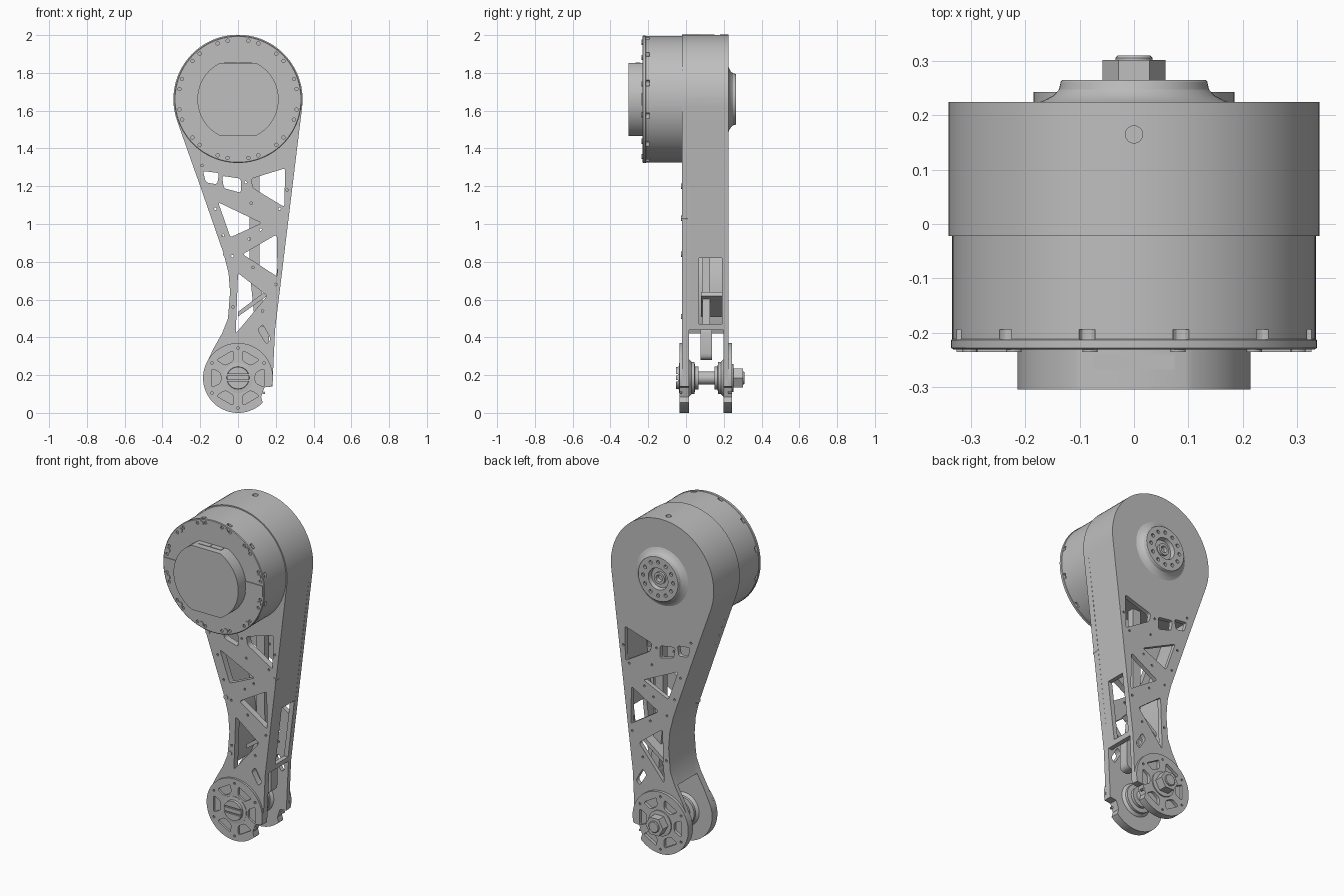
import bpy, bmesh
from math import cos, sin, radians
from mathutils import Vector

cube = bpy.data.objects.get("Cube")
if cube:
    bpy.data.objects.remove(cube, do_unlink=True)

grey = bpy.data.materials.new("machined_grey")
grey.use_nodes = True
colour = (0.52, 0.52, 0.52, 1)
grey.diffuse_color = colour
grey.node_tree.nodes["Principled BSDF"].inputs["Base Color"].default_value = colour

HEAD_Z, AXLE_Z = 1.66, 0.185
parts = []


def arc(x, z, r, a0, a1, step=5):
    n = max(1, round(abs(a1 - a0) / step))
    angles = [radians(a0 + (a1 - a0) * i / n) for i in range(n + 1)]
    return [(x + r * cos(a), z + r * sin(a)) for a in angles]


def circle(x, z, r, step=5):
    return arc(x, z, r, 0, 360, step)[:-1]


def around(z, r, angles):
    """Points on a bolt circle."""
    return [(r * cos(radians(a)), z + r * sin(radians(a))) for a in angles]


def rect(x0, x1, z0, z1):
    return [(x0, z0), (x1, z0), (x1, z1), (x0, z1)]


def rounded(pts, d):
    """Round each corner of a polygon with a short curve."""
    out = []
    for i, p in enumerate(pts):
        p = Vector(p)
        a, b = Vector(pts[i - 1]), Vector(pts[(i + 1) % len(pts)])
        a = p + (a - p).normalized() * d
        b = p + (b - p).normalized() * d
        for k in range(5):
            t = k / 4
            out.append(tuple(a * (1 - t) ** 2 + p * 2 * t * (1 - t) + b * t * t))
    return out


def make(name, bm):
    bmesh.ops.recalc_face_normals(bm, faces=bm.faces)
    mesh = bpy.data.meshes.new(name)
    bm.to_mesh(mesh)
    bm.free()
    mesh.materials.append(grey)
    obj = bpy.data.objects.new(name, mesh)
    bpy.context.scene.collection.objects.link(obj)
    parts.append(obj)
    return obj


def prism(name, polys, y0, y1):
    """Extrude x-z outlines along y."""
    bm = bmesh.new()
    for poly in polys:
        front = [bm.verts.new((x, y0, z)) for x, z in poly]
        back = [bm.verts.new((x, y1, z)) for x, z in poly]
        bm.faces.new(front)
        bm.faces.new(back)
        for i in range(len(poly)):
            bm.faces.new((front[i - 1], front[i], back[i], back[i - 1]))
    return make(name, bm)


def plate(name, loops, y0, y1):
    """Flat plate: the first loop is the outline, the others are openings."""
    curve = bpy.data.curves.new(name, 'CURVE')
    curve.dimensions, curve.fill_mode, curve.extrude = '2D', 'BOTH', (y1 - y0) / 2
    for loop in loops:
        spline = curve.splines.new('POLY')
        spline.points.add(len(loop) - 1)
        for point, (x, z) in zip(spline.points, loop):
            point.co = (x, z, 0, 1)
        spline.use_cyclic_u = True
    helper = bpy.data.objects.new(name + "_curve", curve)
    bpy.context.scene.collection.objects.link(helper)
    graph = bpy.context.evaluated_depsgraph_get()
    flat = bpy.data.meshes.new_from_object(helper.evaluated_get(graph))
    bm = bmesh.new()
    bm.from_mesh(flat)
    bpy.data.objects.remove(helper, do_unlink=True)
    bpy.data.meshes.remove(flat)
    bmesh.ops.remove_doubles(bm, verts=bm.verts, dist=0.0001)
    for v in bm.verts:
        v.co = (v.co.x, (y0 + y1) / 2 - v.co.z, v.co.y)
    return make(name, bm)


def lathe(name, z, profile, n=64):
    """Turn an (r, y) profile about the y direction."""
    bm = bmesh.new()
    rings = [[bm.verts.new((x, y, h)) for x, h in circle(0, z, r, 360 / n)] for r, y in profile]
    for a, b in zip(rings, rings[1:]):
        for i in range(n):
            bm.faces.new((a[i - 1], a[i], b[i], b[i - 1]))
    bm.faces.new(rings[0])
    bm.faces.new(rings[-1])
    return make(name, bm)


def carve(obj, cutters):
    for c in cutters:
        mod = obj.modifiers.new(c.name, 'BOOLEAN')
        mod.operation, mod.solver, mod.object = 'DIFFERENCE', 'EXACT', c
    bpy.context.view_layer.update()
    graph = bpy.context.evaluated_depsgraph_get()
    mesh = bpy.data.meshes.new_from_object(obj.evaluated_get(graph))
    obj.modifiers.clear()
    obj.data = mesh
    for c in cutters:
        parts.remove(c)
        bpy.data.objects.remove(c, do_unlink=True)


# Front and back frame plates with truss windows and small holes
foot_edge = arc(0, AXLE_Z, 0.185, 160, 315)
notch = [(0.122, 0.085), (0.14, 0.135), (0.182, 0.14)]
left_edge = [(-0.2, 1.2), (-0.075, 0.84), (-0.05, 0.74), (-0.042, 0.64),
             (-0.053, 0.5), (-0.085, 0.42), (-0.13, 0.34)]
head_arc = arc(0, HEAD_Z, 0.342, -8, 200)
outline = head_arc + left_edge + foot_edge + notch + [(0.196, 0.44)]
windows = [
    [(-0.185, 1.28), (-0.1, 1.27), (-0.11, 1.21), (-0.17, 1.22)],
    [(-0.085, 1.255), (0.015, 1.24), (0.015, 1.165), (-0.075, 1.19)],
    [(0.07, 1.24), (0.25, 1.295), (0.245, 1.09), (0.08, 1.19)],
    [(-0.105, 1.115), (0.125, 1.005), (-0.04, 0.93)],
    [(0.205, 0.945), (0.21, 0.72), (0.025, 0.84)],
    [(0.0, 0.74), (0.155, 0.62), (-0.012, 0.42)],
    [(0.105, 0.44), (0.13, 0.47), (0.175, 0.39), (0.15, 0.365)],
]
holes = [(-0.19, 1.31), (0.04, 1.22), (-0.12, 1.08), (0.07, 1.11), (0.22, 1.08), (0.26, 1.18),
         (-0.08, 0.94), (0.06, 0.92), (0.12, 0.97), (-0.03, 0.83), (0.08, 0.77), (0.2, 0.68),
         (-0.027, 0.56), (0.13, 0.54)]
openings = [rounded(w, 0.014) for w in windows] + [circle(x, z, 0.007, 45) for x, z in holes]
frame = plate("front_frame_plate", [outline] + openings, -0.022, 0.016)
plate("back_frame_plate", [outline] + openings, 0.199, 0.225)

# Solid head between the plates, with sockets on the top and both sides
head = prism("frame_head", [head_arc + [(-0.235, 1.3), (0.299, 1.3)]], 0.015, 0.2)
sockets = []
for x, z in [(0, 2.0), (0.342, HEAD_Z), (-0.342, HEAD_Z)]:
    bm = bmesh.new()
    bmesh.ops.create_cone(bm, cap_ends=True, segments=16, radius1=0.016, radius2=0.016, depth=0.05)
    for v in bm.verts:
        a, b, c = v.co
        v.co = (x + c, 0.165 + b, z + a) if x else (a, 0.165 + b, z + c)
    sockets.append(make("socket_cutter", bm))
carve(head, sockets)


# Side walls, the right-hand one opened by a long slot
def wall(name, outer, dx, spans):
    strip = outer + [(x + dx, z) for x, z in reversed(outer)]
    for y0, y1 in spans:
        prism(name, [strip], y0, y1)


wall("right_side_wall", [(-0.235, 1.3)] + left_edge[:-1], 0.027, [(0.015, 0.2)])
wall("left_upper_wall", [(0.299, 1.3), (0.2417, 0.82)], -0.027, [(0.015, 0.2)])
wall("left_slot_rail", [(0.2417, 0.82), (0.1996, 0.47)], -0.027, [(0.015, 0.07), (0.19, 0.2)])
wall("left_lower_wall", [(0.1996, 0.47), (0.196, 0.44)], -0.027, [(0.015, 0.2)])

# Foot discs with six pockets each
pockets = [rounded(around(AXLE_Z, 0.148, (a - 20, a + 20)) + around(AXLE_Z, 0.095, (a + 16, a - 16)), 0.014)
           for a in range(0, 360, 60)]
dots = [circle(x, z, 0.007, 45) for x, z in around(AXLE_Z, 0.158, range(30, 390, 60))]
disc = arc(0, AXLE_Z, 0.185, -14, 160)[:-1] + foot_edge + notch[:2]
plate("front_foot_disc", [disc] + pockets + dots, -0.034, -0.02)
plate("back_foot_disc", [disc] + pockets + dots, 0.223, 0.243)

# Axle, hubs, nut and slotted cap
lathe("axle", AXLE_Z, [(0.035, 0), (0.035, 0.22)], 32)
lathe("front_hub", AXLE_Z, [(0.1, 0.015), (0.085, 0.03), (0.085, 0.045), (0.06, 0.048), (0.06, 0.065)])
lathe("back_hub", AXLE_Z, [(0.06, 0.15), (0.06, 0.167), (0.085, 0.17), (0.085, 0.185), (0.1, 0.2)])
lathe("axle_washer", AXLE_Z, [(0.075, 0.235), (0.075, 0.25), (0.06, 0.252)])
lathe("axle_nut", AXLE_Z, [(0.058, 0.245), (0.058, 0.302)], 6)
lathe("axle_end", AXLE_Z, [(0.034, 0.3), (0.034, 0.306), (0.03, 0.31)], 32)
cap = lathe("front_axle_cap", AXLE_Z, [(0.08, -0.02), (0.08, -0.036), (0.06, -0.038), (0.058, -0.052)])
carve(cap, [prism("cap_slot_cutter", [rect(-0.2, 0.2, AXLE_Z + s - 0.004, AXLE_Z + s + 0.004)
                                      for s in (-0.016, 0.016)], -0.1, -0.042)])

# Inner push rod with rounded lower eye
rod = [(0.062, 1.31), (0.062, 0.75), (0.095, 0.42), (0.15, 0.42), (0.115, 0.75), (0.115, 1.31)]
prism("push_rod", [rod], 0.088, 0.128)
prism("push_rod_eye", [rounded(rect(0.09, 0.165, 0.28, 0.46), 0.035)], 0.078, 0.138)
prism("cross_rib", [[(0.0, 0.51), (0.0, 0.535), (0.14, 0.64), (0.155, 0.62)]], 0.08, 0.19)

# Motor drum with notched front rim
drum = lathe("motor_drum", HEAD_Z, [(0.335, -0.02), (0.335, -0.19), (0.335, -0.212), (0.337, -0.214),
                                    (0.337, -0.228), (0.333, -0.231)], 96)
ring = range(15, 375, 30)
vents = [a + s for a in ring for s in (-5, 5)]
carve(drum, [
    prism("rim_cutter", [circle(x, z, 0.016, 30) for x, z in around(HEAD_Z, 0.335, ring)], -0.213, -0.194),
    prism("rim_hole_cutter", [circle(x, z, 0.009, 30) for x, z in around(HEAD_Z, 0.315, vents)], -0.3, -0.222)])
prism("rim_bolts", [circle(x, z, 0.014, 30) for x, z in around(HEAD_Z, 0.313, ring)], -0.236, -0.22)
prism("rim_tabs", [rect(side * 0.265 - 0.062, side * 0.265 + 0.062, HEAD_Z - 0.033, HEAD_Z + 0.033)
                   for side in (-1, 1)], -0.236, -0.215)

# Flat-sided motor cover with its connector strip
cover = [p for a in (-64, 116) for p in around(HEAD_Z, 0.215, range(a, a + 129, 4))]
prism("motor_cover", [cover], -0.305, -0.225)
top = HEAD_Z + 0.193
prism("connector_strip", [rect(-0.075, -0.003, top - 0.005, top + 0.003),
                          rect(0.003, 0.075, top - 0.005, top + 0.003)], -0.268, -0.24)

# Rear bearing boss with bolt circle
boss = lathe("rear_boss", HEAD_Z, [(0.185, 0.22), (0.165, 0.228), (0.148, 0.237), (0.138, 0.248),
                                   (0.135, 0.262), (0.132, 0.265), (0.065, 0.265), (0.06, 0.24),
                                   (0.035, 0.24), (0.035, 0.255), (0.02, 0.255), (0.018, 0.235)])
carve(boss, [prism("boss_hole_cutter", [circle(x, z, 0.011, 30) for x, z in
                                        around(HEAD_Z, 0.1, range(0, 360, 30))], 0.25, 0.3)])

# Screws along the frame edges
pins = [(-0.185, 1.2), (0.255, 1.03), (-0.065, 0.84), (-0.038, 0.51)]
prism("frame_screws", [circle(x, z, 0.014, 30) for x, z in pins], -0.026, 0.01)

# Smooth curved surfaces while keeping edges crisp
for obj in bpy.context.view_layer.objects:
    obj.select_set(obj in parts)
bpy.context.view_layer.objects.active = frame
bpy.ops.object.shade_smooth_by_angle(angle=radians(30))
